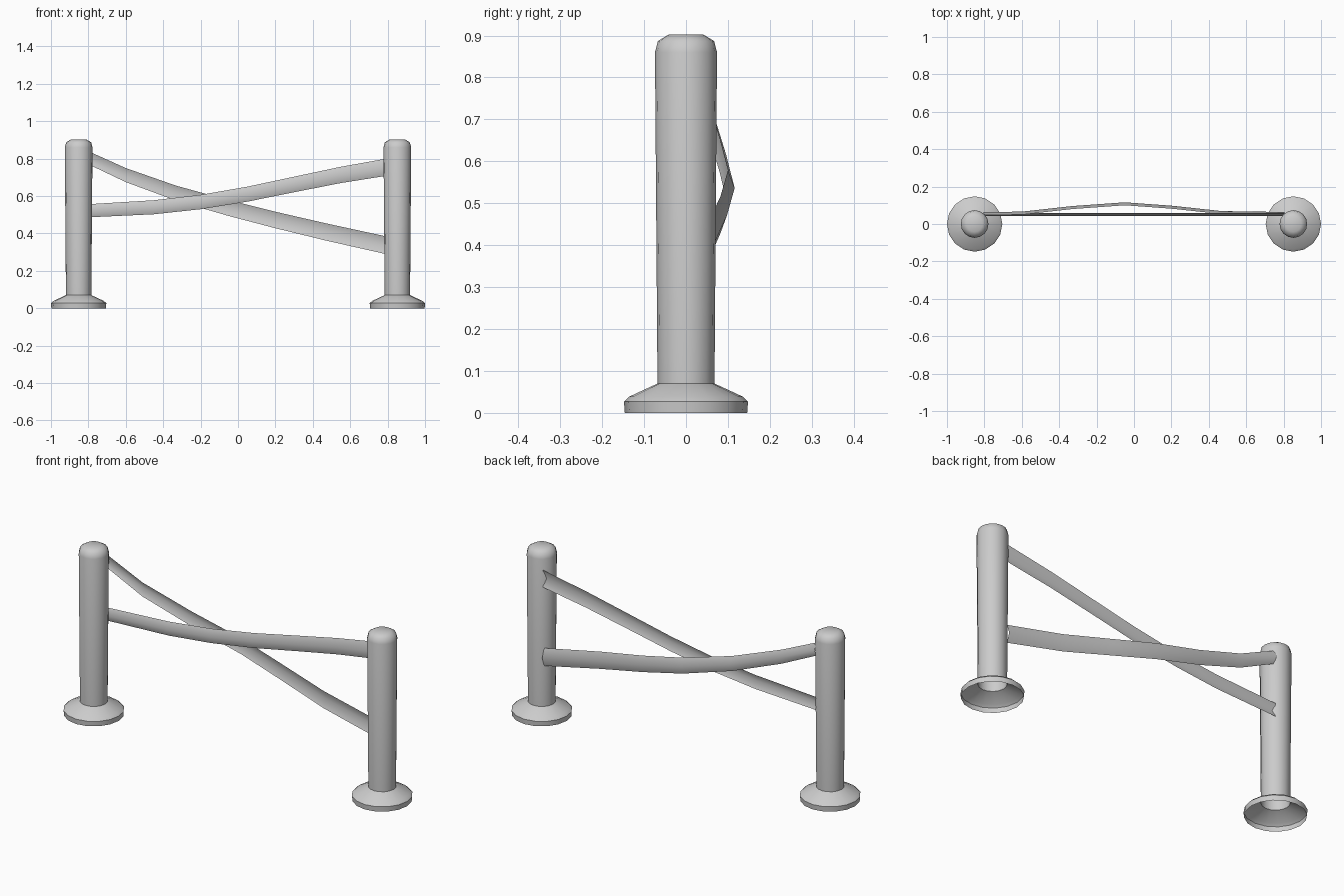
import bpy
import bmesh
import math

cube = bpy.data.objects.get("Cube")
if cube:
    bpy.data.objects.remove(cube, do_unlink=True)

grey = bpy.data.materials.new("plain_grey")
grey.use_nodes = True
colour = (0.6, 0.6, 0.6, 1)
grey.diffuse_color = colour
grey.node_tree.nodes["Principled BSDF"].inputs["Base Color"].default_value = colour


def finish(name, bm, angle):
    mesh = bpy.data.meshes.new(name)
    bm.to_mesh(mesh)
    bm.free()
    mesh.materials.append(grey)
    obj = bpy.data.objects.new(name, mesh)
    bpy.context.collection.objects.link(obj)
    bpy.ops.object.select_all(action="DESELECT")
    obj.select_set(True)
    bpy.context.view_layer.objects.active = obj
    bpy.ops.object.shade_smooth_by_angle(angle=math.radians(angle))
    return obj


def skin(bm, rows, closed=False):
    """Join rows of points with quads."""
    rows = [[bm.verts.new(p) for p in row] for row in rows]
    for a, b in zip(rows, rows[1:]):
        count = len(a) if closed else len(a) - 1
        for i in range(count):
            j = (i + 1) % len(a)
            bm.faces.new((a[i], a[j], b[j], b[i]))
    return rows


# Hollow posts with a flared foot, open underneath
SIDES = 16
POST_PROFILE = [(0.146, 0), (0.148, 0.027), (0.135, 0.039), (0.068, 0.07),
                (0.074, 0.86), (0.067, 0.887), (0.042, 0.902)]


def post(name, x):
    bm = bmesh.new()
    rings = [[(x + r * math.cos(math.tau * i / SIDES),
               r * math.sin(math.tau * i / SIDES), z) for i in range(SIDES)]
             for r, z in POST_PROFILE]
    rows = skin(bm, rings, closed=True)
    bm.faces.new(rows[-1])
    finish(name, bm, 50)


post("right_post", -0.852)
post("left_post", 0.852)


# Thin bent rails, folded along the middle; stations are x, y, z, height
def rail(name, stations, fold):
    bm = bmesh.new()
    rows = [[(x, y, z - h / 2), (x, y + fold, z), (x, y, z + h / 2)]
            for x, y, z, h in stations]
    skin(bm, rows)
    if fold > 0:
        bmesh.ops.reverse_faces(bm, faces=bm.faces[:])
    finish(name, bm, 60)


rail("rising_rail", [
    (-0.805, 0.058, 0.521, 0.07), (-0.45, 0.058, 0.540, 0.075),
    (-0.2, 0.058, 0.568, 0.077), (0.05, 0.058, 0.610, 0.08),
    (0.3, 0.058, 0.662, 0.083), (0.55, 0.058, 0.713, 0.087),
    (0.805, 0.058, 0.756, 0.092)], -0.016)

rail("falling_rail", [
    (-0.805, 0.048, 0.807, 0.07), (-0.6, 0.05, 0.712, 0.075),
    (-0.33, 0.08, 0.615, 0.08), (-0.05, 0.1, 0.536, 0.085),
    (0.2, 0.082, 0.472, 0.088), (0.47, 0.053, 0.408, 0.092),
    (0.805, 0.048, 0.334, 0.095)], 0.016)
